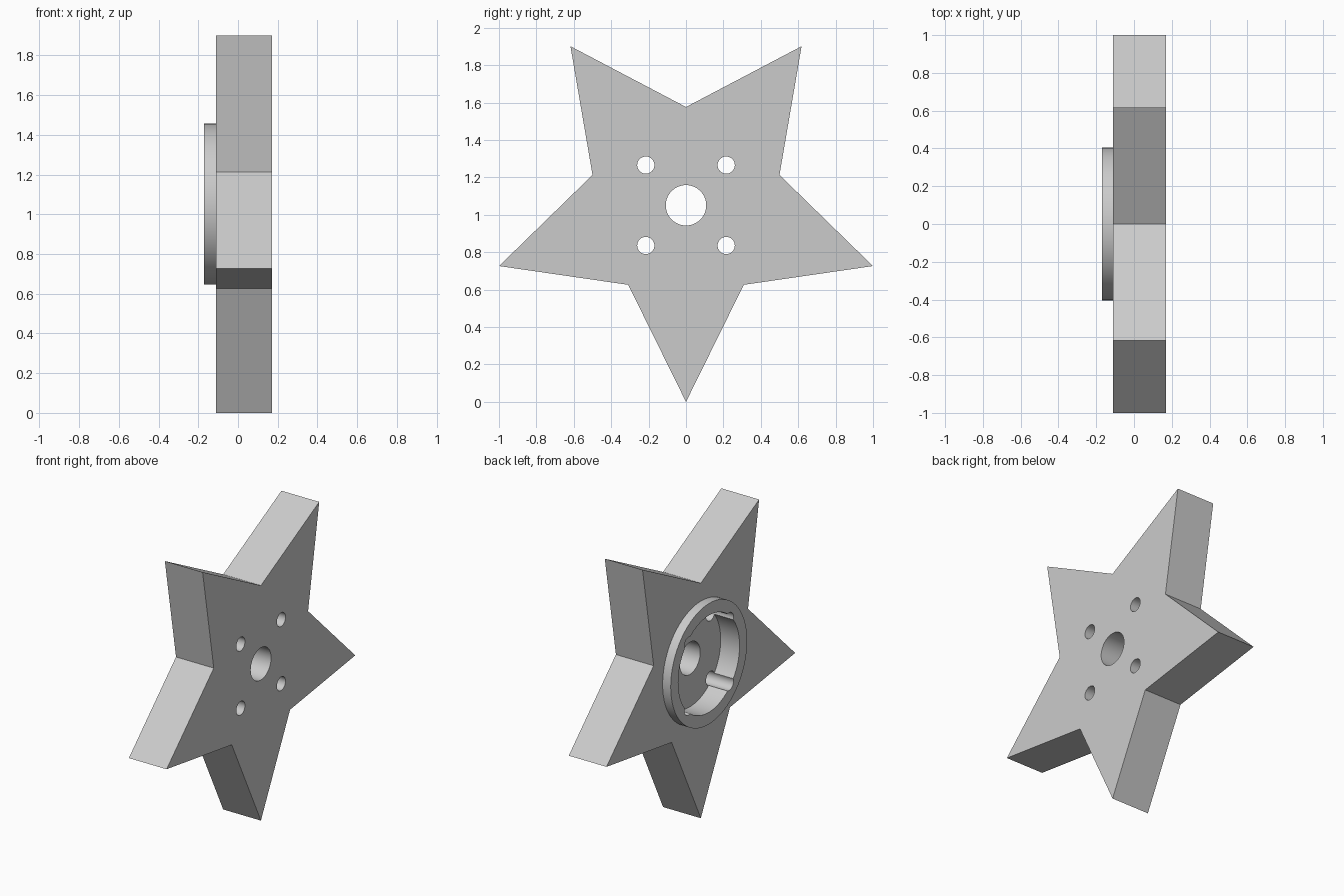
import bpy, bmesh, math
from mathutils import Matrix, Vector

cube = bpy.data.objects.get("Cube")
if cube:
    bpy.data.objects.remove(cube, do_unlink=True)

CENTRE_Z = 1.051
BACK, RIM, FACE, FLOOR = -0.11, -0.17, 0.17, -0.03   # positions along x

grey = bpy.data.materials.new("light grey")
grey.use_nodes = True
colour = (0.6, 0.6, 0.6, 1)
grey.diffuse_color = colour
grey.node_tree.nodes["Principled BSDF"].inputs["Base Color"].default_value = colour


def finish(name, bm):
    bmesh.ops.recalc_face_normals(bm, faces=bm.faces)
    mesh = bpy.data.meshes.new(name)
    bm.to_mesh(mesh)
    bm.free()
    mesh.materials.append(grey)
    obj = bpy.data.objects.new(name, mesh)
    bpy.context.collection.objects.link(obj)
    return obj


def cylinder(name, radius, x0, x1, y=0, dz=0, sides=64):
    """Cylinder along x, placed relative to the star's centre."""
    bm = bmesh.new()
    place = Matrix.Translation(((x0 + x1) / 2, y, CENTRE_Z + dz)) @ Matrix.Rotation(math.pi / 2, 4, "Y")
    bmesh.ops.create_cone(bm, cap_ends=True, segments=sides, radius1=radius,
                          radius2=radius, depth=x1 - x0, matrix=place)
    return finish(name, bm)


def combine(target, tool, operation):
    """Apply a boolean and discard the tool."""
    tool.hide_render = True
    mod = target.modifiers.new(tool.name, "BOOLEAN")
    mod.operation, mod.object, mod.solver = operation, tool, "EXACT"
    bpy.context.view_layer.objects.active = target
    bpy.ops.object.modifier_apply(modifier=mod.name)
    bpy.data.objects.remove(tool, do_unlink=True)


# Five-pointed star plate, one point down
bm = bmesh.new()
outline = []
for i in range(10):
    radius = CENTRE_Z if i % 2 == 0 else CENTRE_Z / 2
    angle = i * math.pi / 5
    outline.append(bm.verts.new((BACK, radius * math.sin(angle), CENTRE_Z - radius * math.cos(angle))))
face = bm.faces.new(outline)
extruded = bmesh.ops.extrude_face_region(bm, geom=[face])
bmesh.ops.translate(bm, vec=Vector((FACE - BACK, 0, 0)),
                    verts=[v for v in extruded["geom"] if isinstance(v, bmesh.types.BMVert)])
if not face.is_valid or not any(f.calc_center_median().x < BACK + 0.01 for f in bm.faces):
    bm.faces.new(outline)
star = finish("star_body", bm)

# Raised round rim, then the recess inside it
combine(star, cylinder("rim", 0.405, RIM, 0.0), "UNION")
combine(star, cylinder("recess", 0.325, RIM - 0.1, FLOOR), "DIFFERENCE")

# Centre bore and four screw holes that notch the recess wall
combine(star, cylinder("centre_bore", 0.108, -0.4, 0.4), "DIFFERENCE")
for sy in (-1, 1):
    for sz in (-1, 1):
        combine(star, cylinder("screw_hole", 0.046, -0.4, 0.4, 0.215 * sy, 0.215 * sz, 32), "DIFFERENCE")

# Smooth round walls, crisp edges
bpy.ops.object.select_all(action="DESELECT")
star.select_set(True)
bpy.context.view_layer.objects.active = star
bpy.ops.object.shade_smooth_by_angle(angle=math.radians(30))
